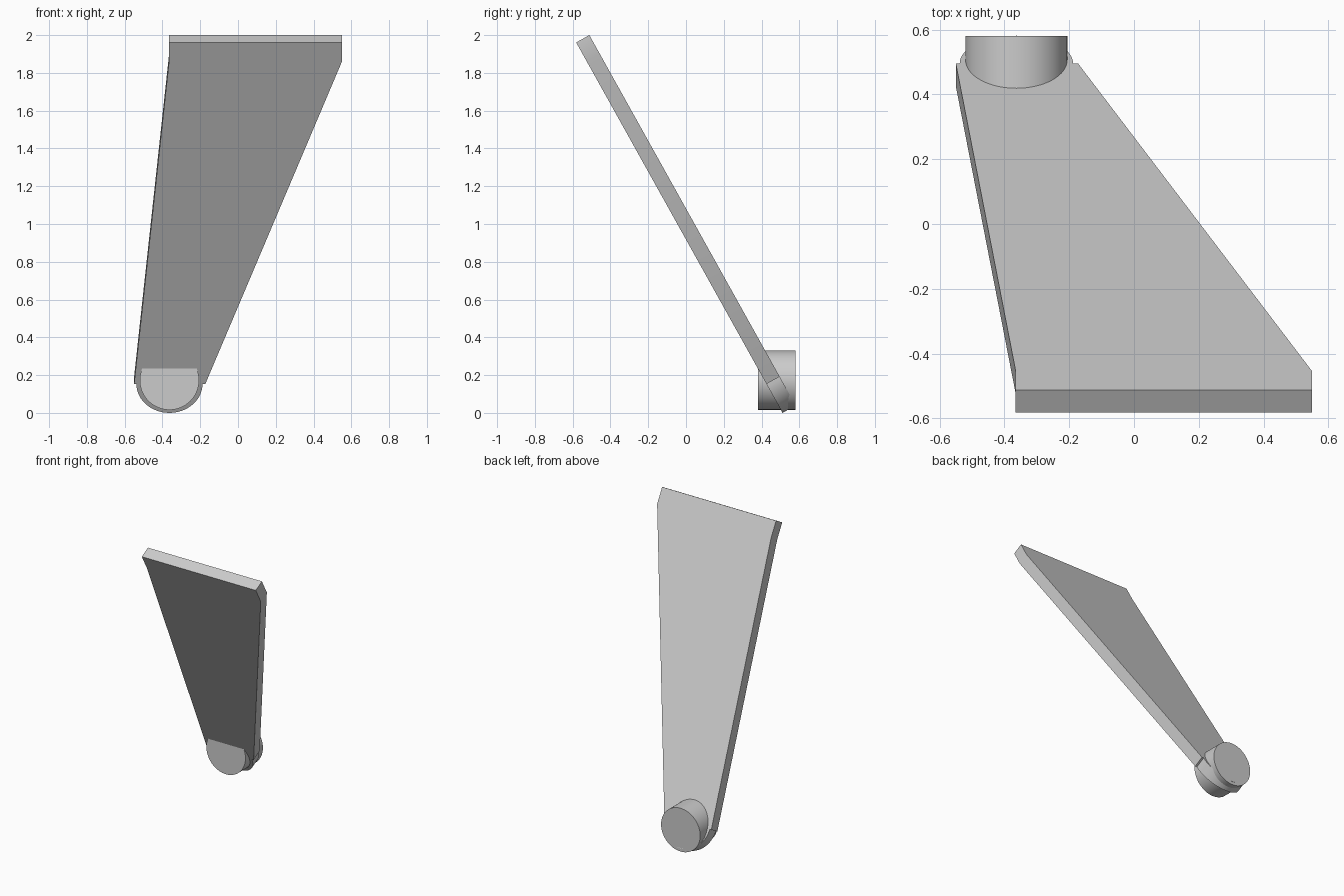
import bpy, bmesh
from math import sin, cos, pi
from mathutils import Vector

if "Cube" in bpy.data.objects:
    bpy.data.objects.remove(bpy.data.objects["Cube"], do_unlink=True)

grey = bpy.data.materials.new("plain grey")
grey.use_nodes = True
COLOUR = (0.6, 0.6, 0.6, 1)
grey.diffuse_color = COLOUR
grey.node_tree.nodes["Principled BSDF"].inputs["Base Color"].default_value = COLOUR


def extrude_profile(name, points, offset):
    """Solid made by sweeping a closed planar outline along an offset."""
    bm = bmesh.new()
    face = bm.faces.new([bm.verts.new(p) for p in points])
    swept = bmesh.ops.extrude_face_region(bm, geom=[face])["geom"]
    bmesh.ops.translate(bm, vec=offset,
                        verts=[v for v in swept if isinstance(v, bmesh.types.BMVert)])
    bmesh.ops.recalc_face_normals(bm, faces=bm.faces)
    mesh = bpy.data.meshes.new(name)
    bm.to_mesh(mesh)
    bm.free()
    mesh.materials.append(grey)
    obj = bpy.data.objects.new(name, mesh)
    bpy.context.collection.objects.link(obj)
    bpy.ops.object.select_all(action="DESELECT")
    obj.select_set(True)
    bpy.context.view_layer.objects.active = obj
    bpy.ops.object.shade_smooth_by_angle(angle=pi / 6)
    return obj


# Leaning plate: tapered outline with a rounded foot
HUB_X = -0.363
along = Vector((0, -0.487, 0.874)).normalized()
normal = Vector((0, along.z, -along.y))
foot = Vector((0, 0.426, 0.153))
radius = 0.175
length = 2.07
shoulder = 1.953


def on_plate(x, s):
    return foot + Vector((x, 0, 0)) + along * s


steps = 32
outline = [(-0.55, 0), (-0.365, shoulder), (-0.365, length),
           (0.55, length), (0.55, shoulder), (-0.173, 0)]
outline += [(HUB_X + radius * cos(pi * i / steps), -radius * sin(pi * i / steps))
            for i in range(steps + 1)]
extrude_profile("leaning_plate", [on_plate(x, s) for x, s in outline], normal * 0.08)

# Round hub through the foot
hub_radius = 0.157
sides = 64
hub = [Vector((HUB_X + hub_radius * cos(2 * pi * i / sides), 0.38,
               0.173 + hub_radius * sin(2 * pi * i / sides))) for i in range(sides)]
extrude_profile("hub", hub, Vector((0, 0.2, 0)))
